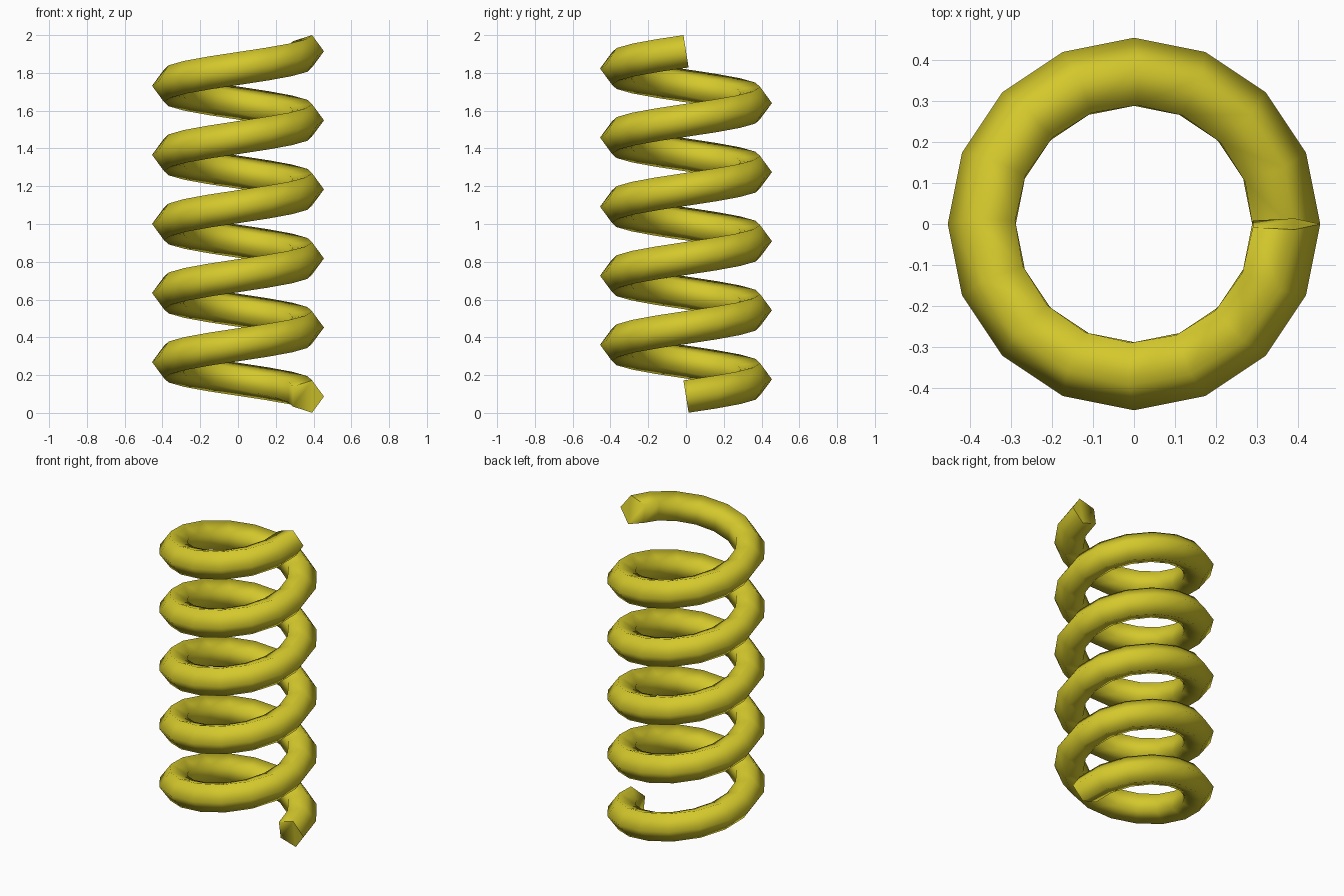
import bpy, bmesh
from math import sin, cos, pi, radians
from mathutils import Vector

if "Cube" in bpy.data.objects:
    bpy.data.objects.remove(bpy.data.objects["Cube"])

TURNS, SEGS, SIDES = 5, 16, 5
COIL_R, WIRE_R = 0.364, 0.091
PITCH, Z0 = 0.3656, 0.0865

# five-sided wire section swept along a helix, one corner pointing outward
bm = bmesh.new()
rings = []
for i in range(TURNS * SEGS + 1):
    a = 2 * pi * i / SEGS
    out = Vector((cos(a), sin(a), 0))
    tangent = Vector((-sin(a) * COIL_R, cos(a) * COIL_R, PITCH / (2 * pi))).normalized()
    up = out.cross(tangent)
    centre = out * COIL_R + Vector((0, 0, Z0 + PITCH * i / SEGS))
    ring = []
    for k in range(SIDES):
        t = 2 * pi * k / SIDES
        ring.append(bm.verts.new(centre + WIRE_R * (out * cos(t) + up * sin(t))))
    rings.append(ring)

for r0, r1 in zip(rings, rings[1:]):
    for k in range(SIDES):
        n = (k + 1) % SIDES
        bm.faces.new((r0[k], r0[n], r1[n], r1[k]))

# flat cut ends
bm.faces.new(rings[0])
bm.faces.new(rings[-1])
bmesh.ops.recalc_face_normals(bm, faces=bm.faces)

mesh = bpy.data.meshes.new("coil_spring")
bm.to_mesh(mesh)
bm.free()
spring = bpy.data.objects.new("coil_spring", mesh)
bpy.context.collection.objects.link(spring)

# yellow paint
mat = bpy.data.materials.new("yellow")
mat.diffuse_color = (0.66, 0.58, 0.025, 1)
mat.use_nodes = True
mat.node_tree.nodes["Principled BSDF"].inputs["Base Color"].default_value = mat.diffuse_color
mesh.materials.append(mat)

# smooth wire, sharp edges only around the cut ends
bpy.context.view_layer.objects.active = spring
spring.select_set(True)
bpy.ops.object.shade_smooth_by_angle(angle=radians(82))
